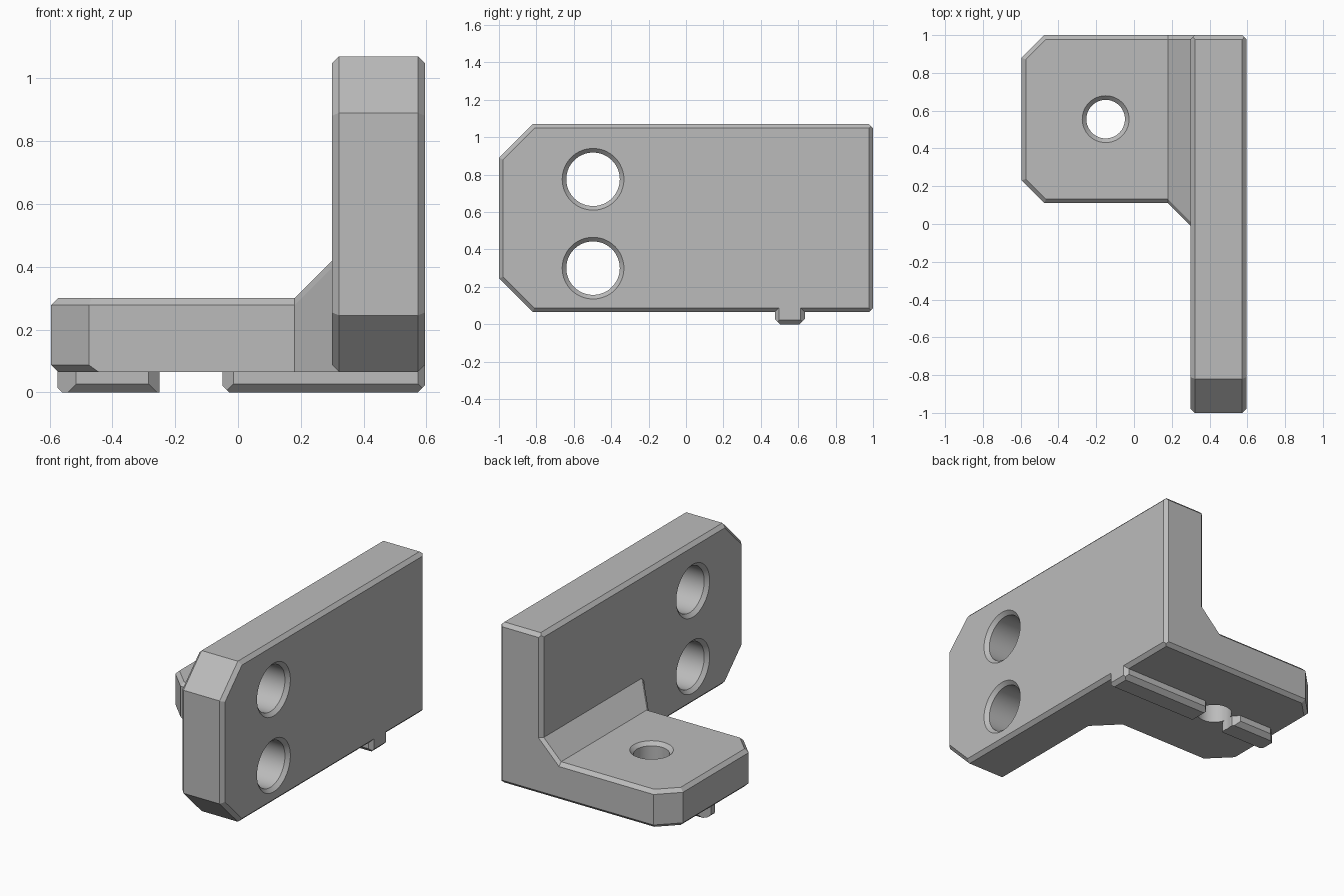
import bpy, bmesh, math
from mathutils import Vector, Matrix

cube = bpy.data.objects.get("Cube")
if cube:
    bpy.data.objects.remove(cube, do_unlink=True)

C = 0.022          # general chamfer size
H = math.sqrt(0.5)

grey = bpy.data.materials.new("light_grey")
grey.use_nodes = True
colour = (0.5, 0.5, 0.5, 1)
grey.diffuse_color = colour
grey.node_tree.nodes["Principled BSDF"].inputs["Base Color"].default_value = colour


def add_object(name, bm):
    bmesh.ops.recalc_face_normals(bm, faces=bm.faces[:])
    mesh = bpy.data.meshes.new(name)
    bm.to_mesh(mesh)
    bm.free()
    mesh.materials.append(grey)
    obj = bpy.data.objects.new(name, mesh)
    bpy.context.collection.objects.link(obj)
    return obj


def box_planes(x0, x1, y0, y1, z0, z1):
    """Six named half spaces: normal and distance."""
    return {"left": ((-1, 0, 0), -x0), "right": ((1, 0, 0), x1),
            "front": ((0, -1, 0), -y0), "back": ((0, 1, 0), y1),
            "bottom": ((0, 0, -1), -z0), "top": ((0, 0, 1), z1)}


def solid(name, planes, chamfers):
    """Convex block bounded by planes, with chamfers between named pairs."""
    cuts = [(Vector(n), d) for n, d in planes.values()]
    for a, b, size in chamfers:
        (na, da), (nb, db) = planes[a], planes[b]
        cuts.append((Vector(na) + Vector(nb), da + db - size))
    bm = bmesh.new()
    bmesh.ops.create_cube(bm, size=6)
    for n, d in cuts:
        cut = bmesh.ops.bisect_plane(
            bm, geom=bm.verts[:] + bm.edges[:] + bm.faces[:], dist=1e-6,
            plane_co=n * (d / n.length_squared), plane_no=n, clear_outer=True)
        edges = [e for e in cut["geom_cut"]
                 if isinstance(e, bmesh.types.BMEdge) and e.is_boundary]
        if edges:
            bmesh.ops.edgeloop_fill(bm, edges=edges)
    return add_object(name, bm)


def hole_cutter(name, profile, matrix):
    """Revolve a radius/height profile around local z."""
    bm = bmesh.new()
    n = 64
    rings = [[bm.verts.new((r * math.cos(2 * math.pi * i / n),
                            r * math.sin(2 * math.pi * i / n), z))
              for i in range(n)] for r, z in profile]
    for low, high in zip(rings, rings[1:]):
        for i in range(n):
            j = (i + 1) % n
            bm.faces.new((low[i], low[j], high[j], high[i]))
    bm.faces.new(rings[0])
    bm.faces.new(rings[-1])
    bm.transform(matrix)
    return add_object(name, bm)


def combine(target, other, operation):
    mod = target.modifiers.new(operation, "BOOLEAN")
    mod.operation, mod.object, mod.solver = operation, other, "EXACT"
    bpy.context.view_layer.objects.active = target
    bpy.ops.object.modifier_apply(modifier=mod.name)
    bpy.data.objects.remove(other, do_unlink=True)


# Upright plate
p = box_planes(0.3, 0.595, -1, 1, 0.065, 1.07)
p["high_corner"] = ((0, -H, H), 1.89 * H)
p["low_corner"] = ((0, -H, -H), 0.755 * H)
rim = ["front", "back", "top", "bottom", "high_corner", "low_corner"]
bracket = solid("bracket", p, [(side, r, C) for side in ("left", "right") for r in rim]
                + [("back", "top", C), ("back", "bottom", C)])

# Horizontal foot with cut corners
f = box_planes(-0.595, 0.45, 0.11, 1, 0.065, 0.3)
f["front_corner"] = ((-H, -H, 0), 0.365 * H)
f["back_corner"] = ((-H, H, 0), 1.475 * H)
outer = ["left", "front_corner", "back_corner", "back"]
foot = solid("foot", f, [(o, "top", C) for o in outer + ["front"]]
             + [(o, "bottom", C) for o in outer])

# Sloped web joining foot and plate
w = box_planes(0.18, 0.34, -0.2, 1, 0.065, 0.6)
w["slope"] = ((-1, 0, 1), 0.12)
w["front_slope"] = ((-1, -1, 0), -0.29)
web = solid("web", w, [("slope", "front_slope", C), ("slope", "back", C),
                       ("back", "bottom", C)])

# Locating key in two lengths under the foot
k = box_planes(-0.05, 0.595, 0.475, 0.635, 0, 0.087)
sides = [("front", "bottom", 0.027), ("back", "bottom", 0.027)]
long_key = solid("long_key", k, sides + [
    ("right", "bottom", C), ("left", "bottom", C),
    ("right", "front", C), ("right", "back", C),
    ("left", "front", 0.035), ("left", "back", 0.035)])
k = box_planes(-0.575, -0.25, 0.475, 0.635, 0, 0.087)
short_key = solid("short_key", k, sides + [
    ("left", "bottom", 0.015), ("left", "front", 0.06), ("left", "back", 0.06),
    ("right", "front", 0.035), ("right", "back", 0.035)])

for part in (foot, web, long_key, short_key):
    combine(bracket, part, "UNION")

# Countersunk bolt holes through the plate
for z in (0.775, 0.3):
    place = Matrix.Translation((0.3, -0.497, z)) @ Matrix.Rotation(math.pi / 2, 4, "Y")
    cutter = hole_cutter("plate_hole", [(0.185, -0.02), (0.143, C), (0.143, 0.295 - C),
                                        (0.185, 0.315)], place)
    combine(bracket, cutter, "DIFFERENCE")

# Foot hole, countersunk on top
cutter = hole_cutter("foot_hole", [(0.102, -0.1), (0.102, 0.3 - C), (0.146, 0.3 + C)],
                     Matrix.Translation((-0.15, 0.555, 0)))
combine(bracket, cutter, "DIFFERENCE")

# Merge coplanar pieces and shade
bm = bmesh.new()
bm.from_mesh(bracket.data)
bmesh.ops.remove_doubles(bm, verts=bm.verts[:], dist=1e-5)
bmesh.ops.dissolve_limit(bm, angle_limit=0.005, verts=bm.verts[:], edges=bm.edges[:])
for face in bm.faces:
    face.material_index = 0
bm.to_mesh(bracket.data)
bm.free()
bpy.ops.object.select_all(action="DESELECT")
bracket.select_set(True)
bpy.context.view_layer.objects.active = bracket
bpy.ops.object.shade_smooth_by_angle(angle=math.radians(20))
